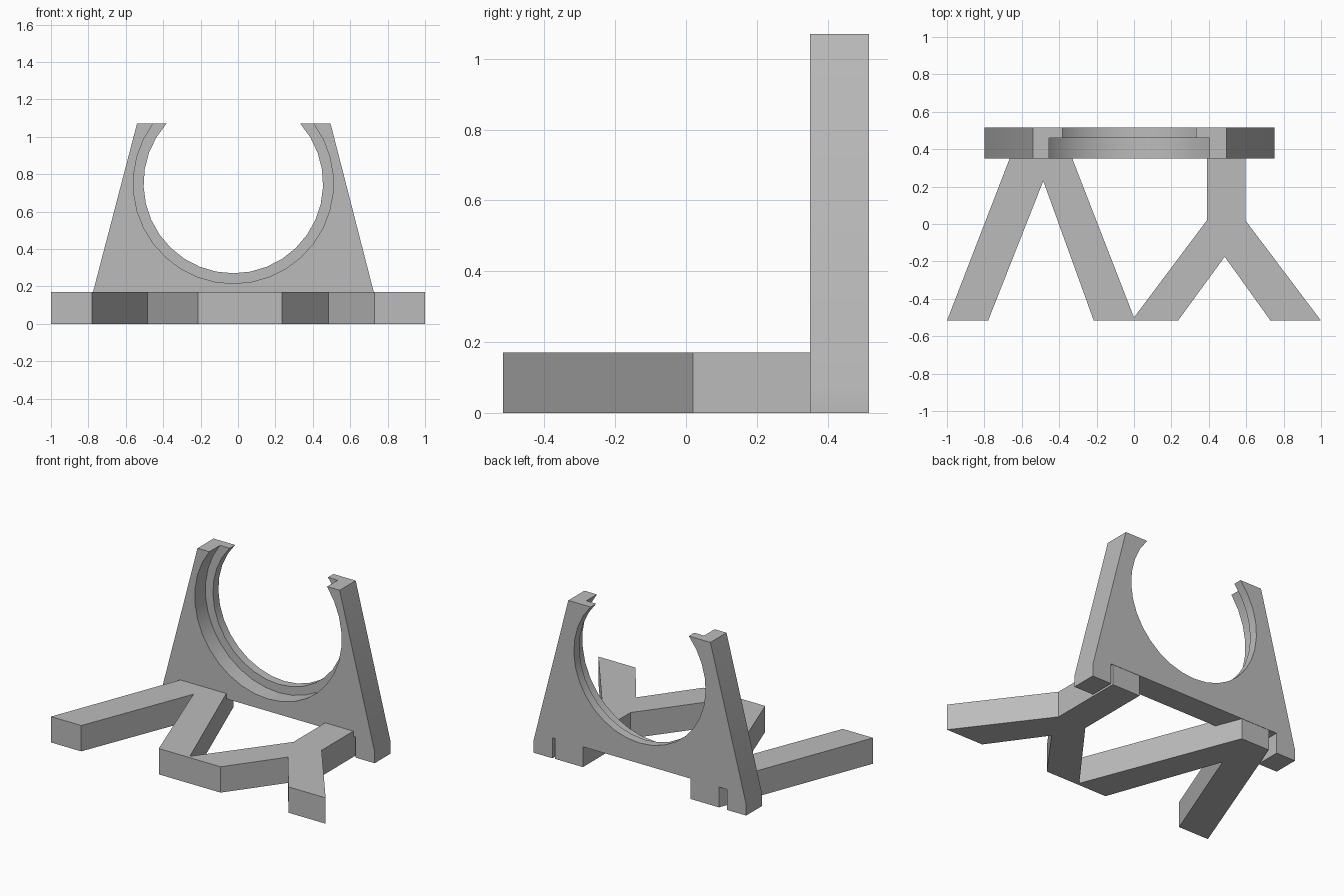
import bpy, bmesh
from math import asin, sin, cos, pi

cube = bpy.data.objects.get("Cube")
if cube:
    bpy.data.objects.remove(cube, do_unlink=True)

grey = bpy.data.materials.new("plain grey")
grey.use_nodes = True
colour = (0.5, 0.5, 0.5, 1)
grey.diffuse_color = colour
grey.node_tree.nodes["Principled BSDF"].inputs["Base Color"].default_value = colour


def loft(name, loops):
    """Join matching point loops into a closed solid."""
    bm = bmesh.new()
    rings = [[bm.verts.new(p) for p in loop] for loop in loops]
    for a, b in zip(rings, rings[1:]):
        for i in range(len(a)):
            j = (i + 1) % len(a)
            bm.faces.new((a[i], a[j], b[j], b[i]))
    bm.faces.new(rings[0])
    bm.faces.new(rings[-1])
    bmesh.ops.remove_doubles(bm, verts=bm.verts, dist=0.0005)
    bmesh.ops.recalc_face_normals(bm, faces=bm.faces)
    mesh = bpy.data.meshes.new(name)
    bm.to_mesh(mesh)
    bm.free()
    mesh.materials.append(grey)
    obj = bpy.data.objects.new(name, mesh)
    bpy.context.collection.objects.link(obj)
    bpy.ops.object.select_all(action='DESELECT')
    obj.select_set(True)
    bpy.context.view_layer.objects.active = obj
    bpy.ops.object.shade_smooth_by_angle(angle=pi / 6)
    return obj


# Upright plate: sloping sides, open-topped round cradle, notched foot
TOP, CX, CZ = 1.07, -0.025, 0.75
FRONT, STEP, BACK = 0.35, 0.46, 0.517


def plate_loop(y, radius, segments=24):
    start = asin((TOP - CZ) / radius)
    sweep = pi + 2 * start
    arc = []
    for i in range(segments + 1):
        a = start - sweep * i / segments
        arc.append((CX + radius * cos(a), CZ + radius * sin(a)))
    outline = [(-0.54, TOP), (-0.8, 0.075), (-0.8, 0), (-0.66, 0), (-0.66, 0.135),
               (0.61, 0.135), (0.61, 0), (0.75, 0), (0.75, 0.075), (0.495, TOP)]
    return [(x, y, z) for x, z in arc + outline]


WIDE, NARROW = 0.535, 0.48
loft("cradle_plate", [plate_loop(FRONT, WIDE), plate_loop(STEP, WIDE),
                      plate_loop(STEP, NARROW), plate_loop(BACK, NARROW)])

# Flat base: a pair of splayed struts joined to a forked strut
NEAR, FAR = -0.517, 0.515
base = [(-1, NEAR), (-0.601, FAR), (-0.394, FAR), (0, -0.5),
        (0.39, 0.02), (0.39, FAR), (0.595, FAR), (0.595, 0.02),
        (1, NEAR), (0.73, NEAR), (0.485, -0.175), (0.235, NEAR),
        (-0.215, NEAR), (-0.485, 0.23), (-0.78, NEAR)]
loft("base_struts", [[(x, y, z) for x, y in base] for z in (0, 0.17)])
